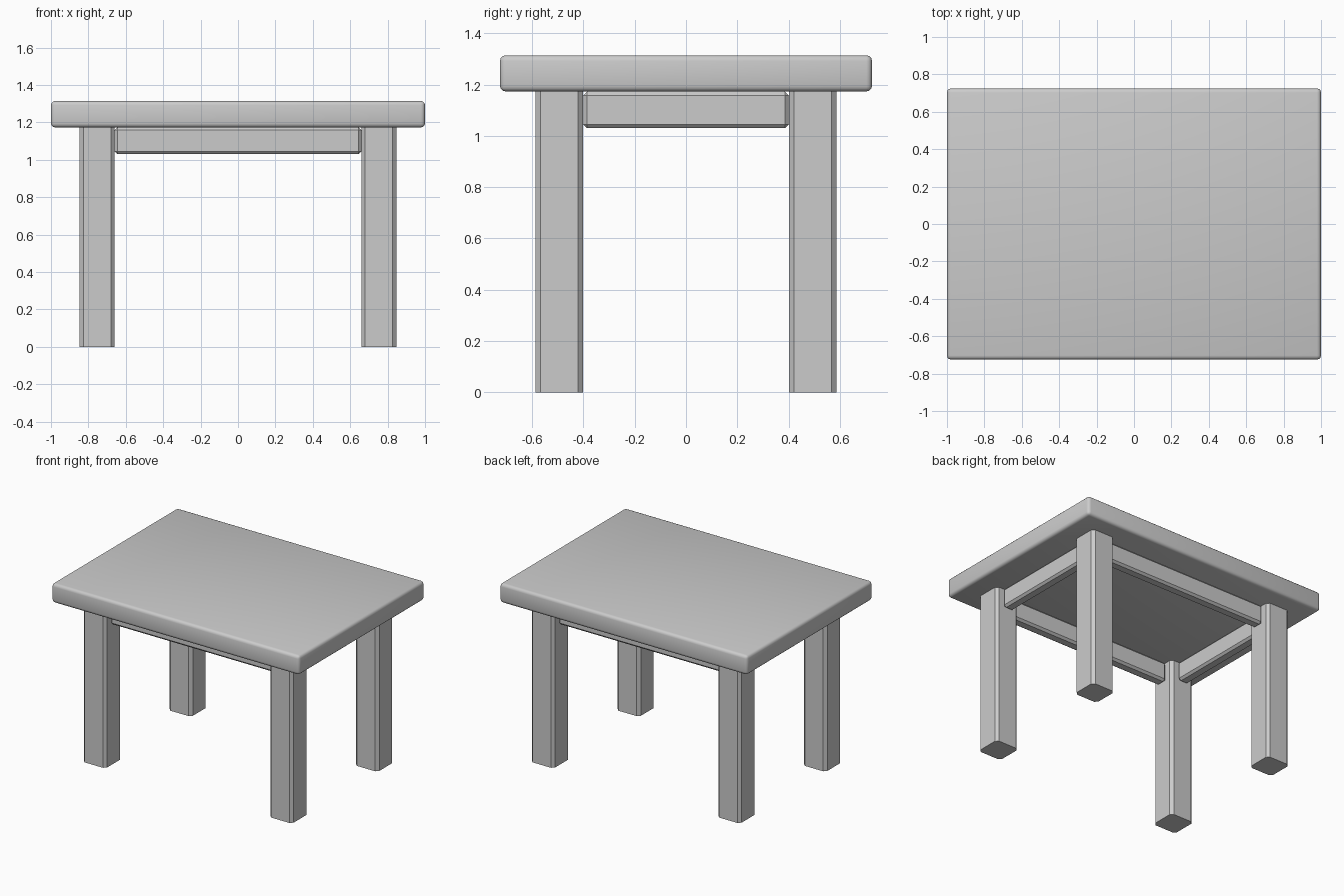
import bpy, bmesh
from mathutils import Matrix, Vector

if "Cube" in bpy.data.objects:
    bpy.data.objects.remove(bpy.data.objects["Cube"])

UNDER = 1.173   # underside of the tabletop
LEG_X, LEG_Y, LEG_W = 0.753, 0.494, 0.187


def block(name, center, size, bevel, segments=1, vertical_only=False):
    """Box with bevelled edges, either all of them or only the upright ones."""
    bm = bmesh.new()
    bmesh.ops.create_cube(bm, size=1, matrix=Matrix.Diagonal((*size, 1)))
    edges = [e for e in bm.edges
             if not vertical_only or abs(e.verts[0].co.z - e.verts[1].co.z) > 0.01]
    bmesh.ops.bevel(bm, geom=edges, offset=bevel, segments=segments,
                    profile=0.5, affect='EDGES')
    mesh = bpy.data.meshes.new(name)
    bm.to_mesh(mesh)
    bm.free()
    obj = bpy.data.objects.new(name, mesh)
    obj.location = Vector(center)
    bpy.context.collection.objects.link(obj)
    return obj


# Softly rounded, smooth-shaded top
top = block("tabletop", (0, 0, (UNDER + 1.314) / 2), (2, 1.45, 1.314 - UNDER), 0.022, 3)
for p in top.data.polygons:
    p.use_smooth = True

# Four legs with chamfered upright edges
for sy, fb in ((-1, "front"), (1, "back")):
    for sx, lr in ((-1, "left"), (1, "right")):
        block(f"{fb}_{lr}_leg", (sx * LEG_X, sy * LEG_Y, UNDER / 2),
              (LEG_W, LEG_W, UNDER), 0.02, vertical_only=True)

# Aprons spanning between the legs, centred on the leg thickness
APRON_Z, APRON_H, APRON_T = (1.03 + UNDER) / 2, UNDER - 1.03, 0.08
for s, fb, lr in ((-1, "front", "left"), (1, "back", "right")):
    block(f"{fb}_apron", (0, s * LEG_Y, APRON_Z),
          (2 * LEG_X - LEG_W, APRON_T, APRON_H), 0.015)
    block(f"{lr}_apron", (s * LEG_X, 0, APRON_Z),
          (APRON_T, 2 * LEG_Y - LEG_W, APRON_H), 0.015)
